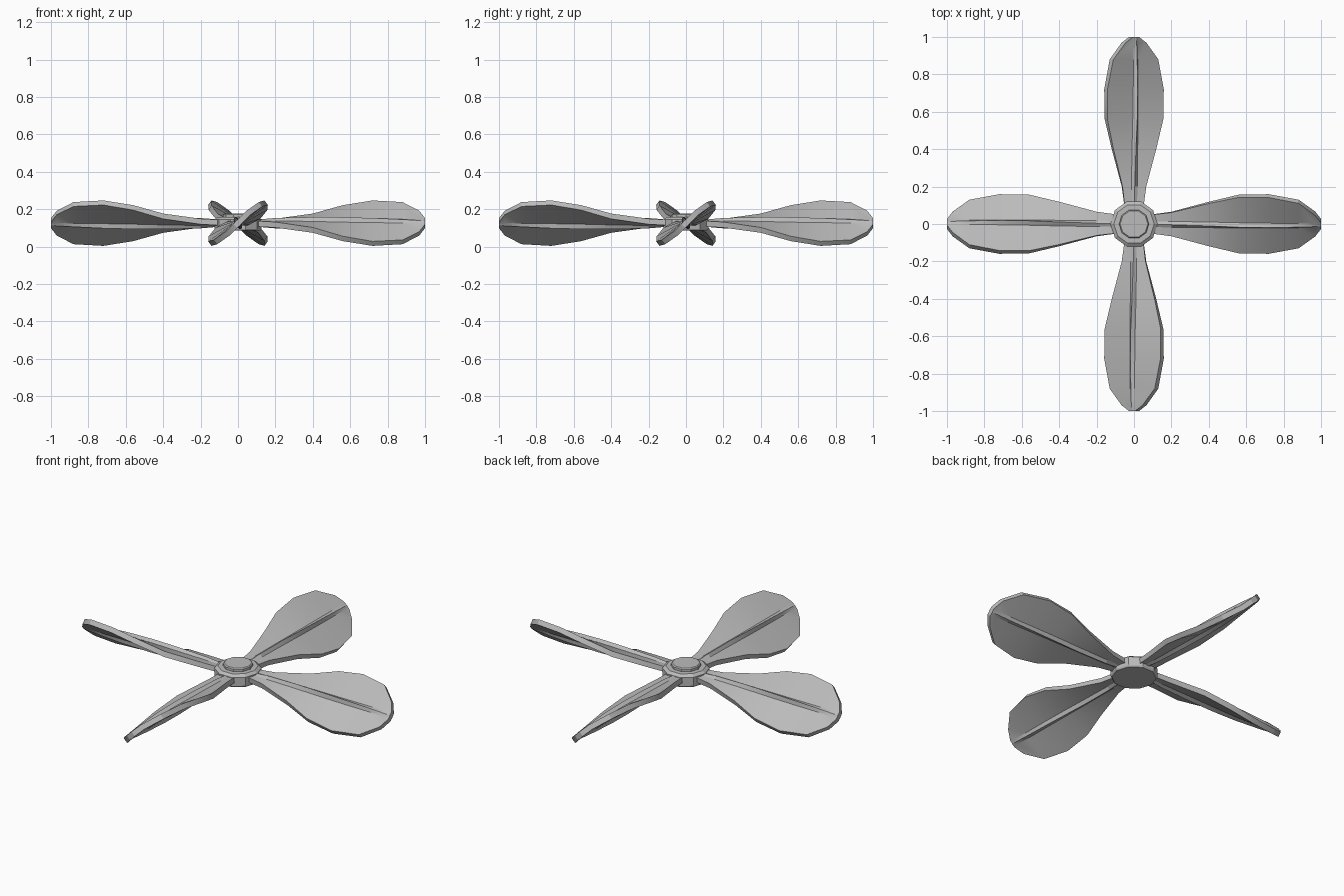
import bpy, bmesh, math
from mathutils import Vector

if "Cube" in bpy.data.objects:
    bpy.data.objects.remove(bpy.data.objects["Cube"])

grey = bpy.data.materials.new("metal_grey")
grey.use_nodes = True
COLOUR = (0.5, 0.5, 0.5, 1)
grey.diffuse_color = COLOUR
grey.node_tree.nodes["Principled BSDF"].inputs["Base Color"].default_value = COLOUR

MID_Z = 0.125


def make_object(name, bm, smooth_angle):
    bmesh.ops.recalc_face_normals(bm, faces=bm.faces)
    mesh = bpy.data.meshes.new(name)
    bm.to_mesh(mesh)
    bm.free()
    mesh.materials.append(grey)
    obj = bpy.data.objects.new(name, mesh)
    bpy.context.collection.objects.link(obj)
    bpy.ops.object.select_all(action='DESELECT')
    obj.select_set(True)
    bpy.context.view_layer.objects.active = obj
    bpy.ops.object.shade_smooth_by_angle(angle=math.radians(smooth_angle))
    return obj


def loft(bm, rings):
    """Skin closed rings of points and cap both ends."""
    loops = [[bm.verts.new(p) for p in ring] for ring in rings]
    for a, b in zip(loops, loops[1:]):
        for i in range(len(a)):
            j = (i + 1) % len(a)
            bm.faces.new((a[i], a[j], b[j], b[i]))
    bm.faces.new(loops[0])
    bm.faces.new(loops[-1])


# Blade stations: radius, half chord, twist in degrees, rib height
STATIONS = [(0.09, 0.05, 3, 0.018), (0.2, 0.064, 8, 0.028), (0.4, 0.12, 18, 0.034),
            (0.56, 0.171, 29, 0.036), (0.72, 0.186, 36, 0.034), (0.88, 0.157, 40, 0.026),
            (0.97, 0.078, 45, 0.02), (1.0, 0.022, 45, 0.017)]
HALF_THICK = 0.015


def blade_ring(radius, chord, twist, rib):
    a = math.radians(twist)
    along = Vector((0, math.cos(a), math.sin(a)))
    normal = Vector((0, -math.sin(a), math.cos(a)))
    foot = min(0.016, chord * 0.5)
    t = HALF_THICK
    upper = [(chord, t), (foot, t), (0, rib), (-foot, t), (-chord, t)]
    section = upper + [(-s, -n) for s, n in upper]
    return [Vector((radius, 0, MID_Z)) + along * s + normal * n for s, n in section]


# Four twisted blades with a central rib on both faces
for i, side in enumerate(("left", "back", "right", "front")):
    bm = bmesh.new()
    loft(bm, [blade_ring(*s) for s in STATIONS])
    blade = make_object(side + "_blade", bm, 25)
    blade.rotation_euler.z = i * math.pi / 2


# Hub and cap, turned from short profiles of radius and height
def turned(name, profile, sides):
    bm = bmesh.new()
    loft(bm, [[(r * math.cos(k * math.tau / sides), r * math.sin(k * math.tau / sides), z)
               for k in range(sides)] for r, z in profile])
    return make_object(name, bm, 20)


turned("hub", [(0.12, 0.085), (0.126, 0.095), (0.126, 0.145), (0.108, 0.158)], 10)
turned("hub_cap", [(0.08, 0.15), (0.08, 0.172), (0.074, 0.177)], 10)
